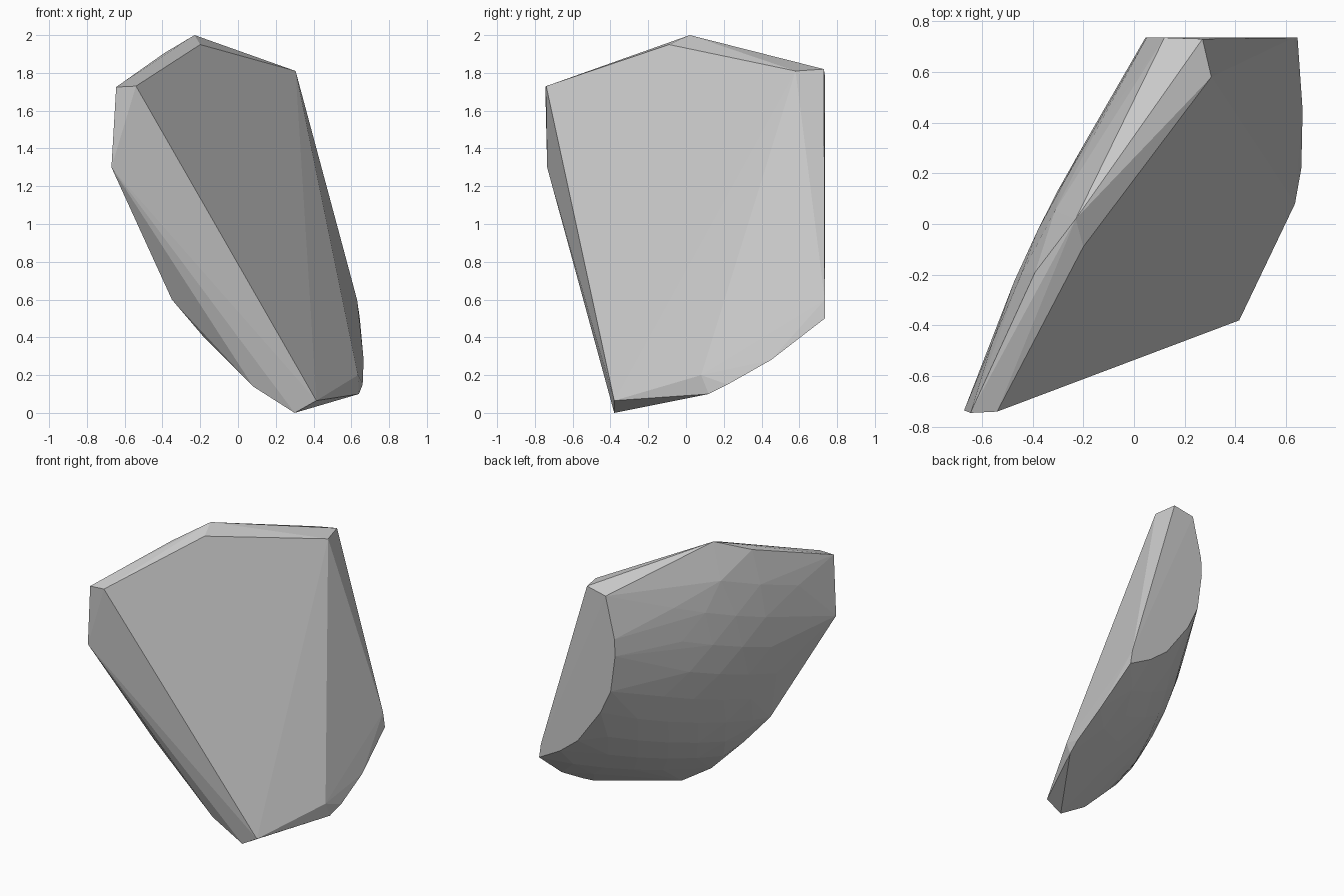
import bpy
import bmesh
from mathutils import Vector

if "Cube" in bpy.data.objects:
    bpy.data.objects.remove(bpy.data.objects["Cube"])

# Corners of the flat split face
split_face = [(-.54, -.74, 1.73), (-.20, -.09, 1.95), (.305, .58, 1.81),
              (.635, .08, .20), (.415, -.38, .065)]

# Chamfered rim around the split face
rim = [(-.645, -.745, 1.725), (-.39, -.19, 1.905), (-.23, .02, 2.0),
       (.27, .73, 1.82), (.30, -.38, 0), (.64, .12, .10), (.66, .22, .15),
       (.665, .45, .28)]

# Flat rear side, all at nearly the same depth: (x, z)
rear = [(.63, .60), (.645, .50), (.48, .59), (.34, .70), (.16, .95),
        (.08, 1.12), (.045, 1.38), (.05, 1.50), (.12, 1.79)]

# Front lower edge where the chamfer meets the rounded back
front_edge = [(-.67, -.735, 1.30), (-.35, -.45, .60), (-.18, -.40, .40),
              (.08, -.40, .14)]

# Rounded back: a shallow bowl around its deepest point
PEAK = Vector((-.146, .165, .74))
OUT = Vector((-.81, .455, -.37))      # away from the split face
ALONG = Vector((.38, .886, .26))      # front edge to rear side
DOWN = Vector((.44, .069, -.88))      # top to bottom


def dome_point(a, b):
    """Point on the rounded back at a along and b down from its peak."""
    if b > 0:
        drop = .15 * a * a + .50 * b * b
    else:
        drop = .15 * a * a + .28 * b * b - .10 * a * b
    return PEAK + ALONG * a + DOWN * b - OUT * drop


dome = []
for row in range(8):
    b = -.8 + .2 * row
    shift = .06 if row % 2 else -.06     # staggered rows give irregular facets
    dome += [dome_point(-.46 + .23 * i + shift, b) for i in range(5)]
dome += [dome_point(a, .75) for a in (-.2, .05, .25)]
dome += [dome_point(a, -1.0) for a in (-.5, -.2, .1)]

# Wrap everything in a faceted convex shell
points = split_face + rim + [(x, .735, z) for x, z in rear] + front_edge + dome
bm = bmesh.new()
for p in points:
    bm.verts.new(p)
bmesh.ops.convex_hull(bm, input=bm.verts[:])
loose = [v for v in bm.verts if not v.link_faces]
bmesh.ops.delete(bm, geom=loose, context='VERTS')
bmesh.ops.recalc_face_normals(bm, faces=bm.faces[:])

mesh = bpy.data.meshes.new("stone_shard")
bm.to_mesh(mesh)
bm.free()

stone = bpy.data.materials.new("stone_grey")
stone.diffuse_color = (.59, .59, .59, 1)
stone.use_nodes = True
stone.node_tree.nodes["Principled BSDF"].inputs["Base Color"].default_value = stone.diffuse_color
mesh.materials.append(stone)
shard = bpy.data.objects.new("stone_shard", mesh)
bpy.context.collection.objects.link(shard)
